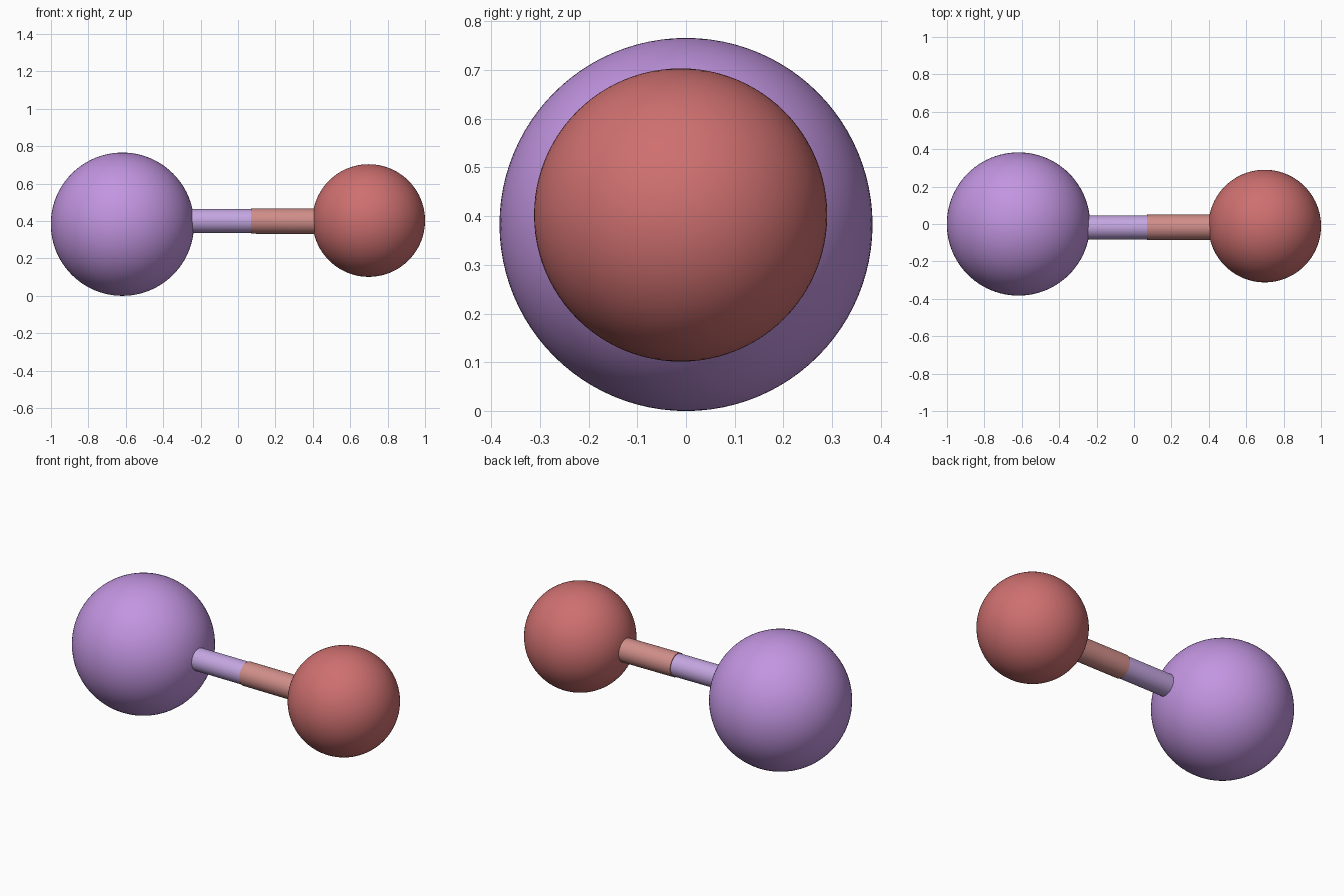
import bpy
from mathutils import Vector

if "Cube" in bpy.data.objects:
    bpy.data.objects.remove(bpy.data.objects["Cube"])


def material(name, rgb):
    m = bpy.data.materials.new(name)
    m.diffuse_color = (*rgb, 1.0)
    m.use_nodes = True
    m.node_tree.nodes["Principled BSDF"].inputs["Base Color"].default_value = m.diffuse_color
    return m


def finish(name, mat):
    ob = bpy.context.object
    ob.name = name
    ob.data.materials.append(mat)
    bpy.ops.object.shade_smooth_by_angle()
    return ob


def ball(name, centre, radius, mat):
    bpy.ops.mesh.primitive_uv_sphere_add(segments=96, ring_count=48,
                                         radius=radius, location=centre)
    return finish(name, mat)


def rod(name, start, end, radius, mat):
    a, b = Vector(start), Vector(end)
    d = b - a
    bpy.ops.mesh.primitive_cylinder_add(vertices=64, radius=radius, depth=d.length,
                                        location=(a + b) / 2,
                                        rotation=d.to_track_quat('Z', 'Y').to_euler())
    return finish(name, mat)


purple = material("purple", (0.54, 0.30, 0.75))
red = material("red", (0.62, 0.16, 0.16))
pale_purple = material("pale purple", (0.55, 0.38, 0.75))
pale_red = material("pale red", (0.63, 0.27, 0.25))

# Two balls
ball("large_ball", (-0.618, 0, 0.383), 0.383, purple)
ball("small_ball", (0.699, -0.011, 0.4025), 0.301, red)

# Two-tone connecting rod
rod("rod_large_side", (-0.32, -0.019, 0.401), (0.069, -0.018, 0.4), 0.064, pale_purple)
rod("rod_small_side", (0.069, -0.018, 0.4), (0.50, -0.017, 0.398), 0.068, pale_red)
